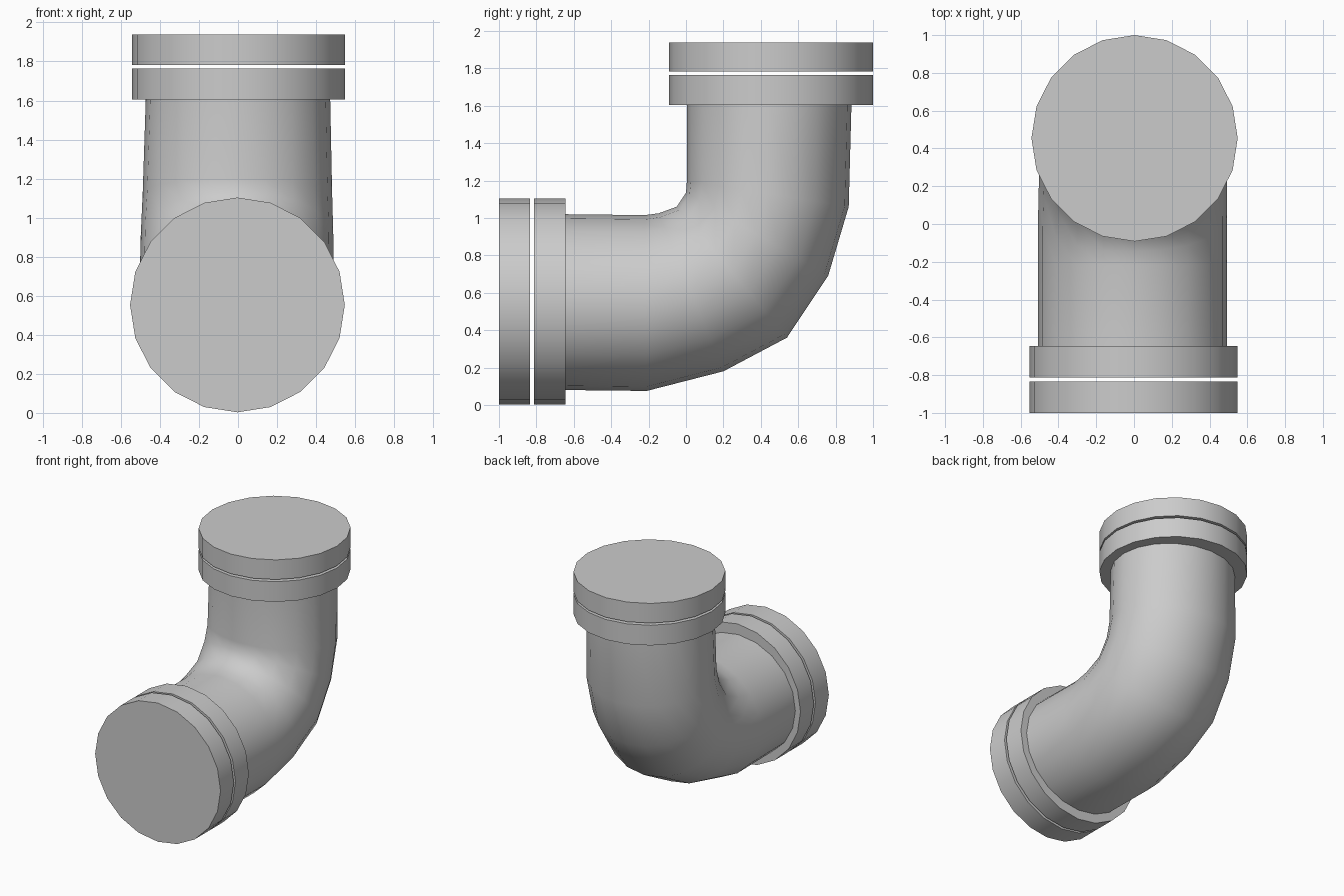
import bpy, bmesh
from math import radians, sin, cos, pi
from mathutils import Vector

if "Cube" in bpy.data.objects:
    bpy.data.objects.remove(bpy.data.objects["Cube"])

SIDES = 20


def disc(name, radius, centre, depth, rot_x=0.0):
    bpy.ops.mesh.primitive_cylinder_add(vertices=SIDES, radius=radius, depth=depth,
                                        location=centre, rotation=(rot_x, 0, 0))
    ob = bpy.context.object
    ob.name = name
    bpy.ops.object.shade_smooth_by_angle(angle=radians(30))
    return ob


# paired flange plates on the horizontal end (axis y)
for name, a, b in (("front_flange_outer", -1.0, -0.833), ("front_flange_inner", -0.812, -0.645)):
    disc(name, 0.55, (-0.003, (a + b) / 2, 0.553), b - a, radians(90))

# paired flange plates on the upright end (axis z)
for name, a, b in (("top_flange_inner", 1.605, 1.765), ("top_flange_outer", 1.782, 1.938)):
    disc(name, 0.546, (0.003, 0.454, (a + b) / 2), b - a)

# elbow pipe: each ring is (outer y, outer z, inner y, inner z, half width, x shift)
rings = [
    (-0.66, 0.08, -0.66, 1.02, 0.50, -0.008),
    (-0.21, 0.075, -0.22, 1.015, 0.50, -0.008),
    (0.20, 0.18, -0.145, 1.025, 0.50, -0.008),
    (0.54, 0.36, -0.05, 1.06, 0.497, -0.006),
    (0.76, 0.69, 0.0, 1.135, 0.493, -0.005),
    (0.87, 1.06, 0.005, 1.20, 0.485, -0.003),
    (0.885, 1.62, 0.005, 1.62, 0.472, 0.0),
]
bm = bmesh.new()
loops = []
for oy, oz, iy, iz, w, dx in rings:
    outer, inner = Vector((dx, oy, oz)), Vector((dx, iy, iz))
    mid, half = (outer + inner) / 2, (outer - inner) / 2
    loops.append([bm.verts.new(mid + half * cos(t) + Vector((w * sin(t), 0, 0)))
                  for t in (2 * pi * i / SIDES for i in range(SIDES))])
for a, b in zip(loops, loops[1:]):
    for i in range(SIDES):
        j = (i + 1) % SIDES
        bm.faces.new((a[i], a[j], b[j], b[i])).smooth = True
bmesh.ops.recalc_face_normals(bm, faces=bm.faces)
# an open tube: make sure the normals point away from the pipe's axis
bm.faces.ensure_lookup_table()
f = bm.faces[0]
if f.normal.dot(f.calc_center_median() - Vector((0, -0.4, 0.55))) < 0:
    bmesh.ops.reverse_faces(bm, faces=bm.faces)
me = bpy.data.meshes.new("elbow_pipe")
bm.to_mesh(me)
bm.free()
bpy.context.collection.objects.link(bpy.data.objects.new("elbow_pipe", me))
